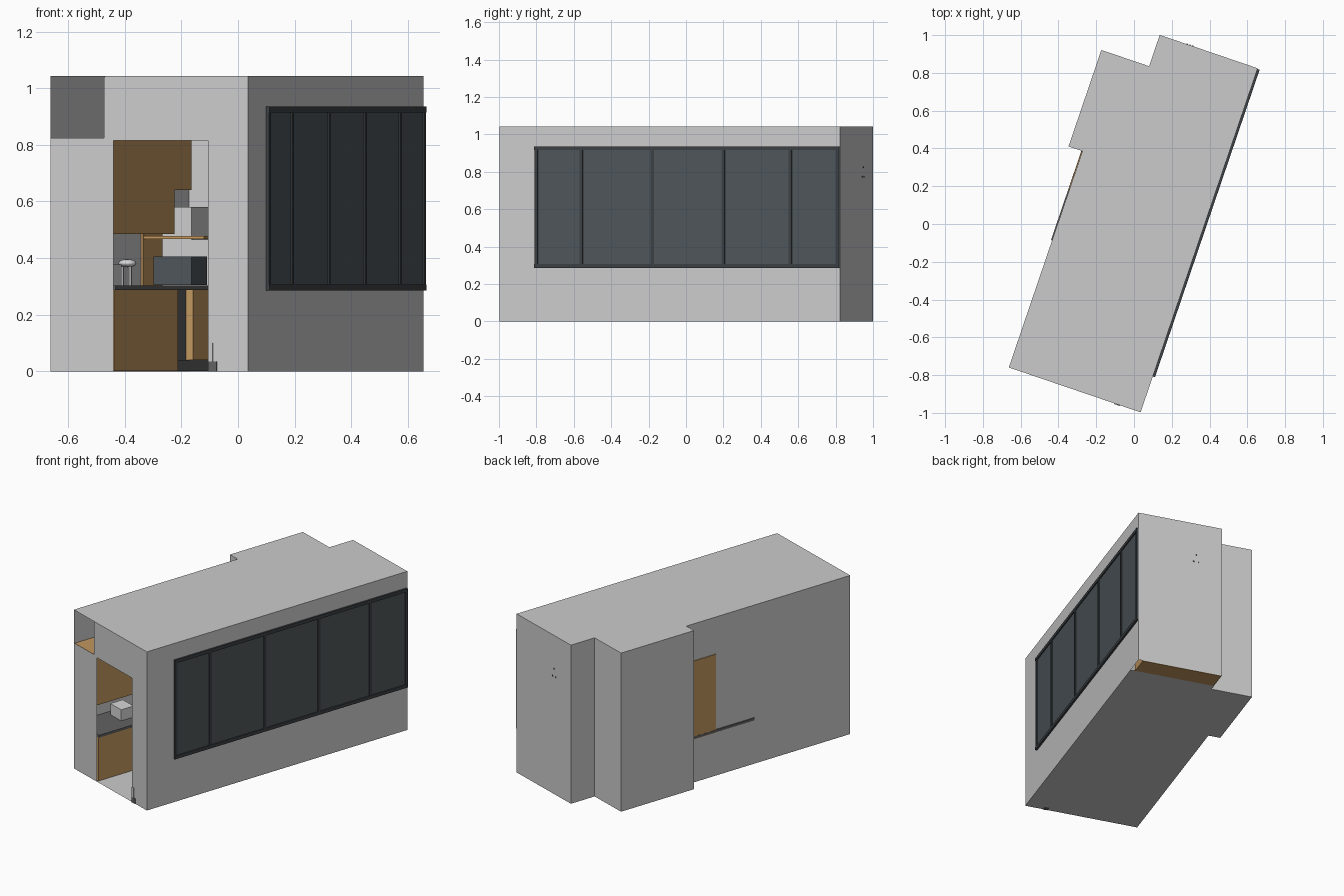
import bpy, bmesh, math
from mathutils import Matrix

cube = bpy.data.objects.get("Cube")
if cube:
    bpy.data.objects.remove(cube, do_unlink=True)

# The room is turned about z; v runs across from the window wall, u runs back from the doorway
PLACE = Matrix.Translation((0.035, -0.997, 0)) @ Matrix.Rotation(math.radians(-18.8), 4, "Z")
HEIGHT = 1.043


def material(name, color):
    m = bpy.data.materials.new(name)
    m.use_nodes = True
    m.diffuse_color = (*color, 1)
    m.node_tree.nodes["Principled BSDF"].inputs["Base Color"].default_value = (*color, 1)
    return m


PLASTER = material("plaster grey", (0.6, 0.6, 0.6))
WOOD = material("warm wood", (0.54, 0.31, 0.115))
GLASS = material("dark glass", (0.075, 0.092, 0.1))
FRAME = material("window frame dark", (0.045, 0.052, 0.058))
STONE = material("counter grey", (0.12, 0.12, 0.12))
WHITE = material("appliance white", (0.68, 0.68, 0.68))


def finish(name, bm, mat):
    mesh = bpy.data.meshes.new(name)
    bm.to_mesh(mesh)
    bm.free()
    mesh.materials.append(mat)
    obj = bpy.data.objects.new(name, mesh)
    bpy.context.collection.objects.link(obj)
    obj.matrix_world = PLACE
    return obj


def box(name, u, v, z, mat):
    bm = bmesh.new()
    bmesh.ops.create_cube(bm, size=1)
    for p in bm.verts:
        p.co = (-v[p.co.x < 0], u[p.co.y > 0], z[p.co.z > 0])
    return finish(name, bm, mat)


def add_face(bm, points):
    bm.faces.new([bm.verts.new((-v, u, z)) for v, u, z in points])


# Room shell: thin walls round a stepped plan, as (v, u) corners
plan = [(0, 0), (0, 1.924), (0.548, 1.924), (0.548, 1.749),
        (0.815, 1.749), (0.815, 1.21), (0.737, 1.21), (0.737, 0)]
bm = bmesh.new()
add_face(bm, [(v, u, HEIGHT) for v, u in plan])
floor = [(v, 1.79 if u > 1.9 else u) for v, u in plan]
add_face(bm, [(v, u, 0) for v, u in reversed(floor)])
for (v0, u0), (v1, u1) in zip(plan[:-1], plan[1:]):
    add_face(bm, [(v0, u0, 0), (v1, u1, 0), (v1, u1, HEIGHT), (v0, u0, HEIGHT)])

# Front wall with the doorway and the open upper corner
front = [(0, 0), (0.148, 0), (0.148, 0.815), (0.502, 0.815), (0.502, 0), (0.737, 0),
         (0.737, 0.825), (0.533, 0.825), (0.533, HEIGHT), (0, HEIGHT)]
add_face(bm, [(v, 0, z) for v, z in front])
bmesh.ops.remove_doubles(bm, verts=bm.verts, dist=0.0001)
bmesh.ops.recalc_face_normals(bm, faces=bm.faces)
finish("room_shell", bm, PLASTER)

# Soffit closing the open upper corner from the room
box("soffit", (0.002, 1.2), (0.533, 0.537), (0.823, 1.04), PLASTER)

# Long window
box("window_glass", (0.205, 1.915), (-0.005, 0.004), (0.29, 0.93), GLASS)
for name, z in (("window_sill", 0.285), ("window_head", 0.915)):
    box(name, (0.2, 1.92), (-0.012, 0.008), (z, z + 0.021), FRAME)
for i, u in enumerate((0.2, 0.455, 0.857, 1.257, 1.636, 1.902)):
    box(f"window_post_{i + 1}", (u, u + 0.018), (-0.011, 0.008), (0.287, 0.934), FRAME)

# Kitchen run along the left wall
box("lower_cabinet", (0.01, 0.71), (0.502, 0.733), (0.002, 0.288), WOOD)
box("oven_recess", (0.71, 0.88), (0.53, 0.733), (0.03, 0.288), STONE)
box("plinth", (0.71, 1.2), (0.52, 0.733), (0.002, 0.04), STONE)
box("end_cabinet", (0.88, 1.2), (0.504, 0.733), (0.04, 0.288), WOOD)
box("counter", (0.01, 0.71), (0.498, 0.733), (0.288, 0.304), STONE)
box("counter_end", (0.71, 1.209), (0.498, 0.743), (0.288, 0.304), STONE)
box("upper_cabinet", (0.003, 0.76), (0.533, 0.733), (0.485, 0.823), WOOD)
box("hood_cabinet", (0.76, 0.947), (0.533, 0.733), (0.64, 0.823), WOOD)
box("side_panel", (0.994, 1.209), (0.73, 0.742), (0.285, 0.8), WOOD)
box("shelf", (1.0, 1.209), (0.505, 0.735), (0.467, 0.478), WOOD)

# Things on the counter
box("microwave", (1.05, 1.22), (0.568, 0.71), (0.305, 0.405), GLASS)
box("bread_box", (0.238, 0.33), (0.584, 0.694), (0.304, 0.377), WHITE)
for i, v in enumerate((0.63, 0.66)):
    box(f"tap_leg_{i + 1}", (0.57, 0.58), (v, v + 0.008), (0.304, 0.375), WHITE)
bm = bmesh.new()
bmesh.ops.create_uvsphere(bm, u_segments=16, v_segments=8, radius=0.032)
for p in bm.verts:
    p.co.z *= 0.45
    p.co += PLACE.inverted() @ (PLACE @ p.co * 0) * 0
bmesh.ops.translate(bm, verts=bm.verts, vec=(-0.647, 0.58, 0.382))
for f in bm.faces:
    f.smooth = True
finish("tap_bowl", bm, WHITE)

# Rear blocks and wardrobe in the back recess
box("rear_partition", (1.25, 1.7), (0.636, 0.81), (0.003, 0.58), PLASTER)
box("rear_bench", (1.245, 1.6), (0.56, 0.735), (0.003, 0.466), PLASTER)
box("wardrobe", (1.79, 1.92), (0.03, 0.545), (0, 0.7), WOOD)

# Small stepped door stop and wall hooks
box("door_stop_low", (-0.004, 0.03), (0.116, 0.148), (0, 0.035), STONE)
box("door_stop_high", (-0.004, 0.03), (0.13, 0.148), (0.035, 0.1), PLASTER)
for i, (v, z) in enumerate(((0.36, 0.77), (0.39, 0.77), (0.375, 0.82))):
    box(f"wall_hook_{i + 1}", (1.91, 1.927), (v, v + 0.008), (z, z + 0.008), STONE)
